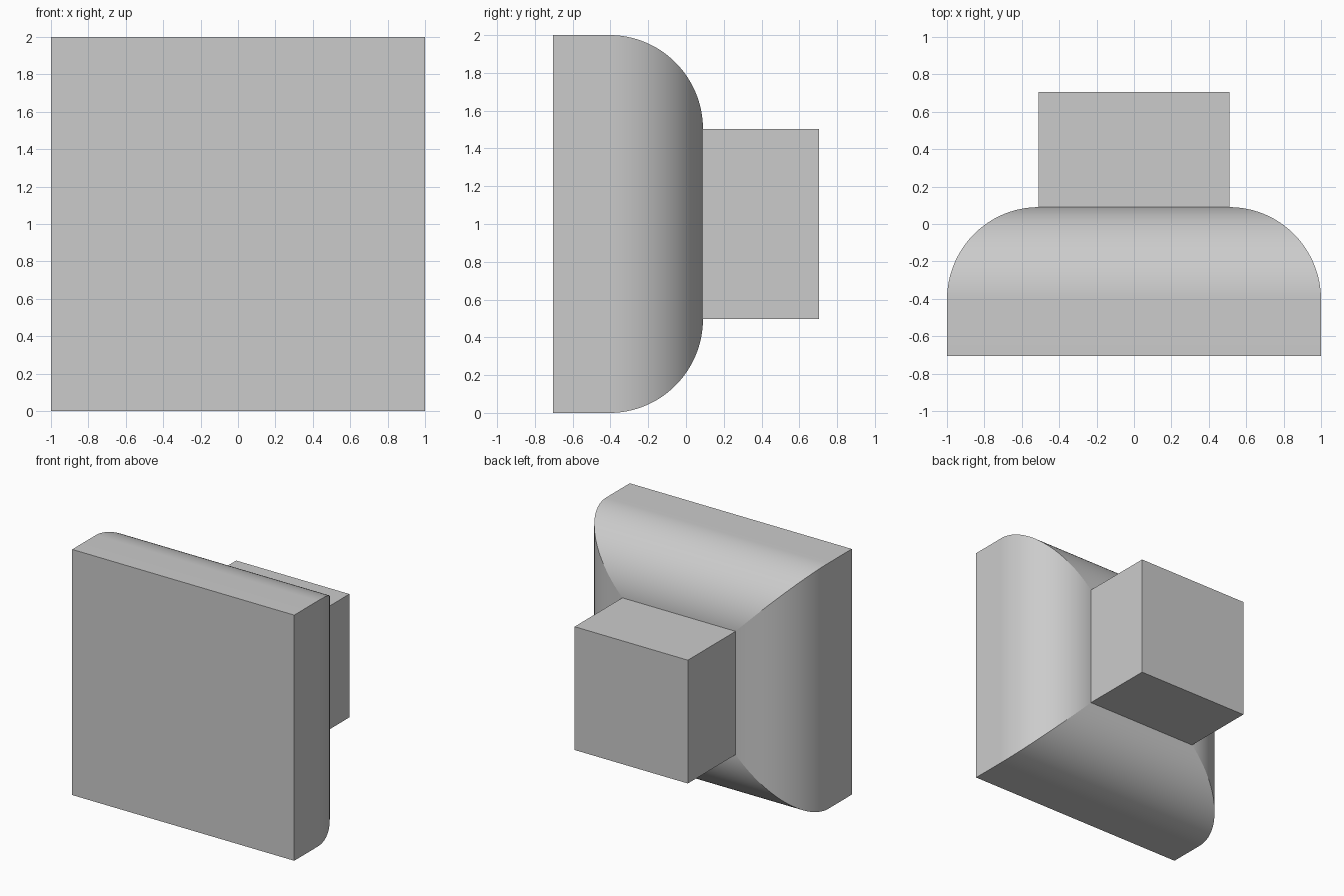
import bpy, bmesh, math

if "Cube" in bpy.data.objects:
    bpy.data.objects.remove(bpy.data.objects["Cube"])

FRONT, ARC_START, SHOULDER, BACK = -0.705, -0.405, 0.09, 0.705
STEM_X, STEM_Z = 0.51, 0.502
STEPS = 40

# Profile stations: (y, half width, half height)
stations = [(FRONT, 1.0, 1.0)]
for i in range(STEPS + 1):
    a = math.pi / 2 * i / STEPS
    y = ARC_START + (SHOULDER - ARC_START) * math.sin(a)
    shrink = 1 - math.cos(a)
    stations.append((y, 1 - (1 - STEM_X) * shrink, 1 - (1 - STEM_Z) * shrink))
stations.append((BACK, STEM_X, STEM_Z))

# Loft rectangular rings into plate, mitred rounded shoulder and square stem
bm = bmesh.new()
rings = [[bm.verts.new((sx * w, y, 1 + sz * h))
          for sx, sz in ((-1, -1), (1, -1), (1, 1), (-1, 1))]
         for y, w, h in stations]
bm.faces.new(rings[0])
bm.faces.new(rings[-1])
for r0, r1 in zip(rings, rings[1:]):
    for k in range(4):
        n = (k + 1) % 4
        bm.faces.new((r0[k], r0[n], r1[n], r1[k]))
bmesh.ops.recalc_face_normals(bm, faces=bm.faces[:])

# Smooth curves, with crisp mitres and block edges
for f in bm.faces:
    f.smooth = True
mitres = {frozenset((r0[k], r1[k])) for r0, r1 in zip(rings, rings[1:]) for k in range(4)}
for e in bm.edges:
    e.smooth = not (frozenset(e.verts) in mitres or e.calc_face_angle() > math.radians(30))

mesh = bpy.data.meshes.new("knob_with_mounting_plate")
bm.to_mesh(mesh)
bm.free()
knob = bpy.data.objects.new("knob_with_mounting_plate", mesh)
bpy.context.collection.objects.link(knob)
